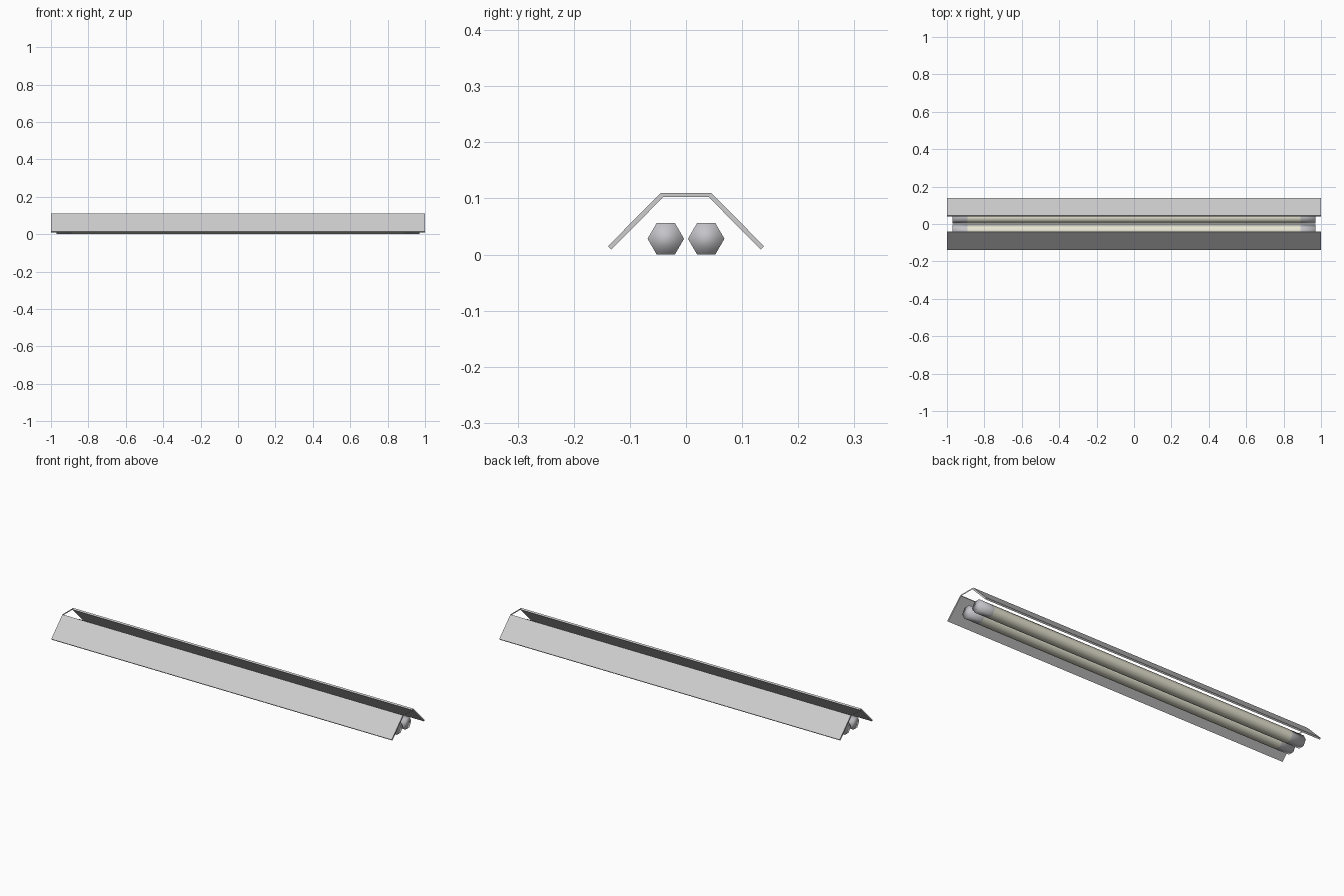
import bpy, bmesh, math

if "Cube" in bpy.data.objects:
    bpy.data.objects.remove(bpy.data.objects["Cube"])

def material(name, col):
    m = bpy.data.materials.new(name)
    m.diffuse_color = (*col, 1)
    m.use_nodes = True
    m.node_tree.nodes["Principled BSDF"].inputs["Base Color"].default_value = m.diffuse_color
    return m

METAL = material("reflector grey", (0.62, 0.61, 0.62))
CAP = material("tube cap grey", (0.55, 0.55, 0.58))
GLASS = material("tube cream", (0.80, 0.78, 0.64))

def finish(name, bm, mats):
    me = bpy.data.meshes.new(name)
    bm.to_mesh(me)
    bm.free()
    for m in mats:
        me.materials.append(m)
    ob = bpy.data.objects.new(name, me)
    bpy.context.collection.objects.link(ob)
    return ob

# sloping reflector wings: a thin parallelogram profile extruded along x
WING = [(0.139, 0.015), (0.045, 0.110), (0.040, 0.103), (0.133, 0.009)]
for side, label in ((-1, "front"), (1, "back")):
    bm = bmesh.new()
    face = bm.faces.new([bm.verts.new((-1, side * y, z)) for y, z in WING])
    ext = bmesh.ops.extrude_face_region(bm, geom=[face])
    bmesh.ops.translate(bm, vec=(2, 0, 0),
                        verts=[v for v in ext["geom"] if isinstance(v, bmesh.types.BMVert)])
    bmesh.ops.recalc_face_normals(bm, faces=bm.faces)
    finish(label + "_reflector_wing", bm, [METAL])

# the top is open; only a narrow strip joins the wings at each end
for end, label in ((-1, "left"), (1, "right")):
    bm = bmesh.new()
    pts = [(-0.045, 0.110), (-0.040, 0.103), (0.040, 0.103), (0.045, 0.110)]
    if end < 0:
        pts.reverse()
    bm.faces.new([bm.verts.new((end, y, z)) for y, z in pts])
    finish(label + "_end_strip", bm, [METAL])

# six-sided tubes with grey end caps, smooth along the body
R = 0.0325
for side, label in ((-1, "front"), (1, "back")):
    bm = bmesh.new()
    rings = []
    for x in (-0.97, -0.89, 0.89, 0.97):
        rings.append([bm.verts.new((x, side * 0.036 + R * math.cos(i * math.pi / 3),
                                    0.0282 + R * math.sin(i * math.pi / 3))) for i in range(6)])
    for s, (a, b) in enumerate(zip(rings, rings[1:])):
        for i in range(6):
            j = (i + 1) % 6
            bm.faces.new((a[i], a[j], b[j], b[i])).material_index = 1 if s == 1 else 0
    for r in (rings[0], rings[-1]):
        bm.faces.new(r)
    for f in bm.faces:
        f.smooth = True
    bmesh.ops.recalc_face_normals(bm, faces=bm.faces)
    finish(label + "_tube", bm, [CAP, GLASS])
